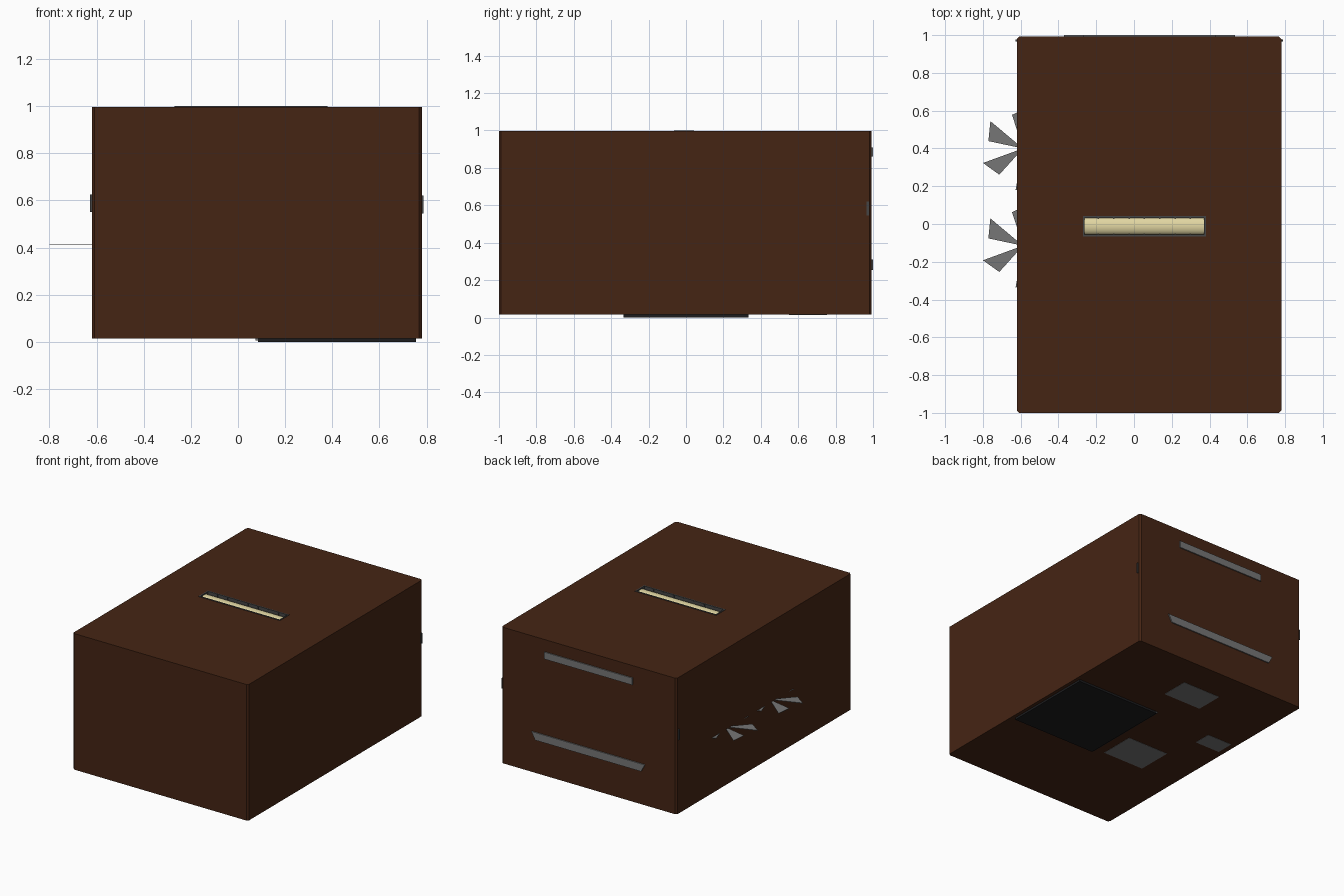
import bpy, bmesh
from math import sin, cos, radians, pi

if "Cube" in bpy.data.objects:
    bpy.data.objects.remove(bpy.data.objects["Cube"])


def mat(name, rgb):
    m = bpy.data.materials.new(name)
    m.diffuse_color = (*rgb, 1)
    m.use_nodes = True
    m.node_tree.nodes["Principled BSDF"].inputs["Base Color"].default_value = m.diffuse_color
    return m


BROWN = mat("brown_panel", (0.06, 0.018, 0.007))
CREAM = mat("cream_lamp", (0.75, 0.67, 0.36))
DARK = mat("dark_grey", (0.06, 0.06, 0.06))
BLACK = mat("black_mat", (0.012, 0.012, 0.013))
MID = mat("mid_grey", (0.18, 0.18, 0.18))


def finish(name, bm, m=None):
    bmesh.ops.recalc_face_normals(bm, faces=bm.faces)
    me = bpy.data.meshes.new(name)
    bm.to_mesh(me)
    bm.free()
    ob = bpy.data.objects.new(name, me)
    bpy.context.collection.objects.link(ob)
    if m:
        me.materials.append(m)
    return ob


def prism(bm, pts, z0, z1):
    face = bm.faces.new([bm.verts.new((x, y, z0)) for x, y in pts])
    ext = bmesh.ops.extrude_face_region(bm, geom=[face])["geom"]
    bmesh.ops.translate(bm, vec=(0, 0, z1 - z0),
                        verts=[v for v in ext if isinstance(v, bmesh.types.BMVert)])


def box(name, x, y, z, m=None):
    bm = bmesh.new()
    prism(bm, [(x[0], y[0]), (x[1], y[0]), (x[1], y[1]), (x[0], y[1])], *z)
    return finish(name, bm, m)


# Outer case with clipped vertical corners
X0, X1, Y0, Y1, c = -0.62, 0.78, -1.0, 0.992, 0.012
bm = bmesh.new()
prism(bm, [(X0 + c, Y0), (X1 - c, Y0), (X1, Y0 + c), (X1, Y1 - c),
           (X1 - c, Y1), (X0 + c, Y1), (X0, Y1 - c), (X0, Y0 + c)], 0.015, 0.997)
case = finish("case", bm, BROWN)

# Recess for the ceiling lamp
lx, ly = (-0.27, 0.38), (-0.065, 0.042)
cutter = box("lamp_cutter", (lx[0] + 0.005, lx[1] - 0.005),
             (ly[0] + 0.005, ly[1] - 0.005), (0.95, 1.1))
cutter.hide_render = True
cutter.hide_viewport = True
cut = case.modifiers.new("lamp_recess", "BOOLEAN")
cut.operation, cut.object, cut.solver = "DIFFERENCE", cutter, "EXACT"

# Lamp frame: four thin bars around the recess
f = 0.009
for name, x, y in [("lamp_frame_front", lx, (ly[0], ly[0] + f)),
                   ("lamp_frame_back", lx, (ly[1] - f, ly[1])),
                   ("lamp_frame_left", (lx[0], lx[0] + f), (ly[0] + f, ly[1] - f)),
                   ("lamp_frame_right", (lx[1] - f, lx[1]), (ly[0] + f, ly[1] - f))]:
    box(name, x, y, (0.955, 1.0), DARK)

# Rounded lamp cover lying in the frame
bm = bmesh.new()
n, yc, ry = 16, sum(ly) / 2, 0.046
rows = []
for i in range(n + 1):
    a = pi * i / n
    y, z = yc + ry * cos(a), 0.962 + 0.03 * sin(a)
    rows.append([bm.verts.new((x, y, z)) for x in (lx[0] + f, lx[1] - f)])
for a, b in zip(rows, rows[1:]):
    bm.faces.new((a[0], a[1], b[1], b[0]))
cover = finish("lamp_cover", bm, CREAM)
for p in cover.data.polygons:
    p.use_smooth = True
if cover.data.polygons[n // 2].normal.z < 0:
    cover.data.flip_normals()

# Small clips along both lamp edges
for i in range(1, 8):
    x = lx[0] + (lx[1] - lx[0]) * i / 8
    for side, y in (("front", ly[0] + f), ("back", ly[1] - f)):
        box(f"lamp_clip_{side}_{i}", (x - 0.004, x + 0.004),
            (y - 0.003, y + 0.003), (0.97, 0.996), DARK)

# Two fans whose blades reach out through the left wall
for k, cy in enumerate((0.40, -0.115)):
    bm = bmesh.new()
    for i in range(6):
        pts = []
        for r, deg in ((0.03, 140), (0.225, 140), (0.187, 168), (0.03, 168)):
            a = radians(deg + 60 * i)
            pts.append((-0.588 + r * cos(a), cy + r * sin(a)))
        prism(bm, pts, 0.413, 0.416)
    finish(f"fan_blades_{k + 1}", bm, MID)

# Two bars on the back wall, ends slanted on the lower one
for name, x, z, s in (("upper_back_bar", (-0.27, 0.435), (0.86, 0.91), 0.0),
                      ("lower_back_bar", (-0.37, 0.535), (0.255, 0.31), 0.03)):
    bm = bmesh.new()
    prism(bm, [(x[0] + s, -z[0]), (x[1] - s, -z[0]), (x[1], -z[1]), (x[0], -z[1])],
          0.985, 1.0)
    for v in bm.verts:
        v.co = (v.co.x, v.co.z, -v.co.y)
    finish(name, bm, MID)

# Small plates on the side walls near the back
box("side_plate_left", (-0.628, -0.61), (0.966, 0.978), (0.55, 0.625), DARK)
box("side_plate_right", (0.77, 0.788), (0.966, 0.978), (0.545, 0.62), DARK)

# Mat and its edging under the floor
box("floor_mat", (0.085, 0.755), (-0.335, 0.335), (0.0, 0.02), BLACK)
box("mat_edge", (0.075, 0.085), (-0.335, 0.335), (0.006, 0.02), MID)

# Thin furniture bases showing through the floor
for name, x, y in (("base_back", (-0.11, 0.195), (0.55, 0.755)),
                   ("base_middle", (-0.33, 0.0), (-0.31, -0.05)),
                   ("base_left", (-0.58, -0.38), (0.19, 0.32))):
    box(name, x, y, (0.0135, 0.02), MID)
